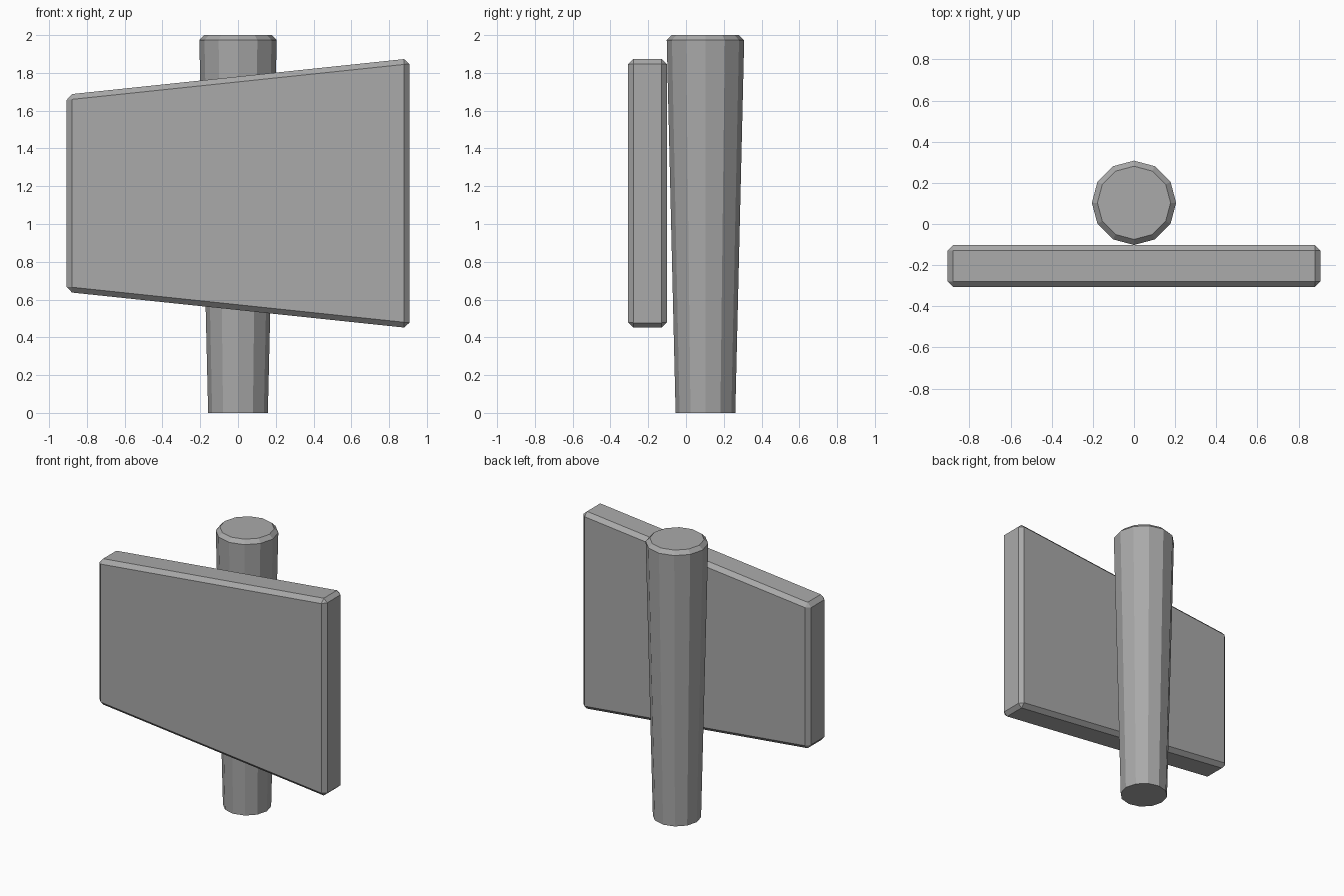
import bpy, bmesh
from math import cos, sin, pi

cube = bpy.data.objects.get("Cube")
if cube:
    bpy.data.objects.remove(cube, do_unlink=True)

# Single grey material
grey = bpy.data.materials.new("plain grey")
grey.use_nodes = True
colour = (0.4, 0.4, 0.4, 1)
grey.diffuse_color = colour
grey.node_tree.nodes["Principled BSDF"].inputs["Base Color"].default_value = colour


def loft(name, rings):
    """Closed solid through rings of matching points, capped at both ends."""
    bm = bmesh.new()
    loops = [[bm.verts.new(p) for p in ring] for ring in rings]
    for low, high in zip(loops, loops[1:]):
        for i in range(len(low)):
            j = (i + 1) % len(low)
            bm.faces.new((low[i], low[j], high[j], high[i]))
    bm.faces.new(loops[0][::-1])
    bm.faces.new(loops[-1])
    bmesh.ops.recalc_face_normals(bm, faces=bm.faces)
    mesh = bpy.data.meshes.new(name)
    bm.to_mesh(mesh)
    bm.free()
    mesh.materials.append(grey)
    obj = bpy.data.objects.new(name, mesh)
    bpy.context.collection.objects.link(obj)
    return obj


# Twelve-sided post, widening upward, with a chamfered top rim
SIDES = 12
POST_Y = 0.103
profile = [(0.158, 0), (0.205, 1.973), (0.178, 2)]
loft("post", [[(r * sin(2 * pi * i / SIDES), POST_Y - r * cos(2 * pi * i / SIDES), z)
               for i in range(SIDES)] for r, z in profile])

# Tapered sign board, taller on its left, with chamfered edges
outline = [(-0.907, 0.64), (0.907, 0.449), (0.907, 1.876), (-0.907, 1.685)]
board = loft("sign_board", [[(x, y, z) for x, z in outline] for y in (-0.307, -0.101)])
bevel = board.modifiers.new("chamfer", 'BEVEL')
bevel.width = 0.028
bevel.segments = 1
bevel.limit_method = 'NONE'
